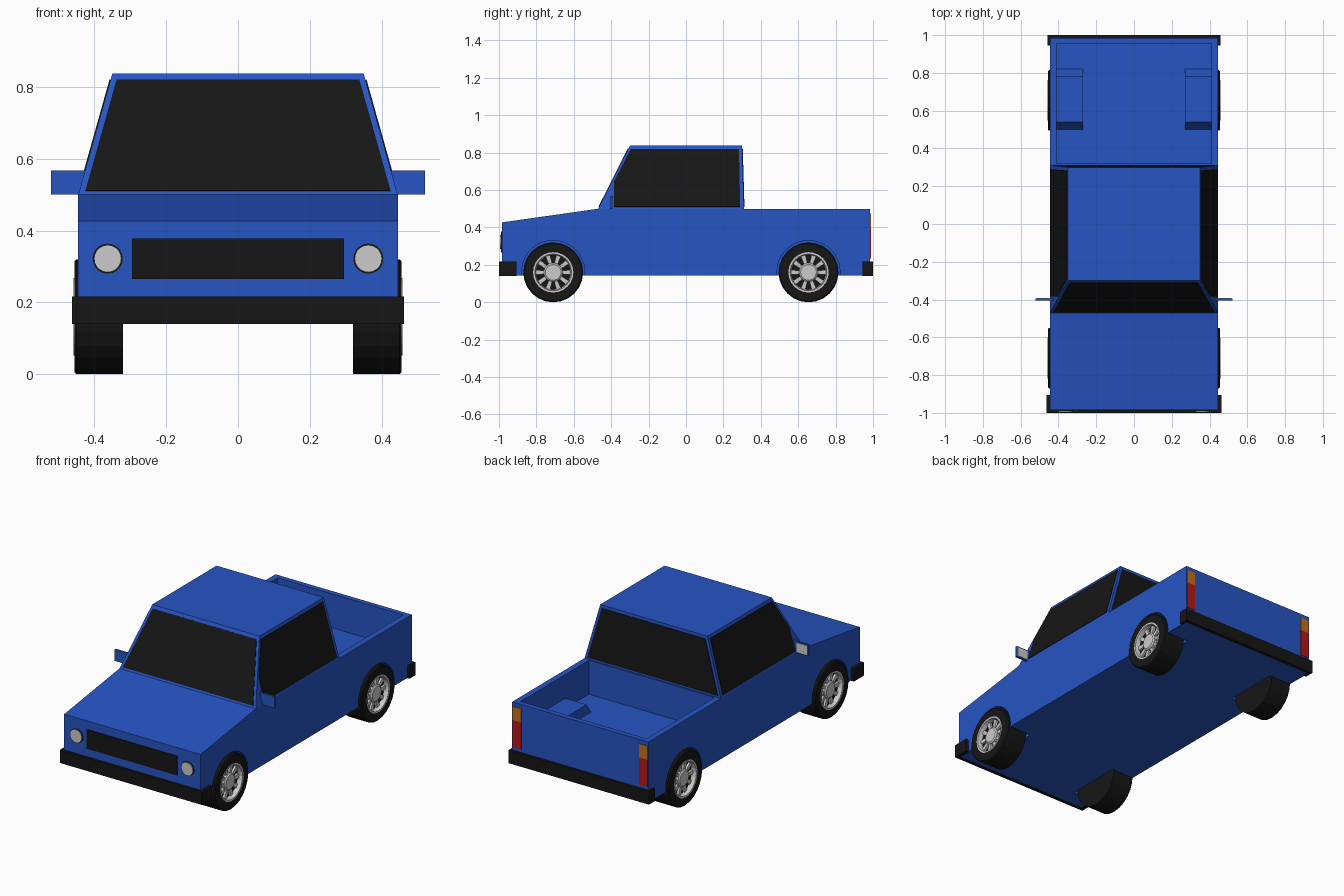
import bpy, bmesh
from math import sin, cos, pi
from mathutils import Vector
from mathutils.geometry import normal

if "Cube" in bpy.data.objects:
    bpy.data.objects.remove(bpy.data.objects["Cube"])

mats = {}
COLORS = {"blue": (0.02, 0.09, 0.55, 1), "black": (0.008, 0.008, 0.008, 1),
          "red": (0.45, 0.01, 0.01, 1), "orange": (0.55, 0.16, 0.01, 1)}


def finish(bm, name, color=None):
    bmesh.ops.recalc_face_normals(bm, faces=bm.faces)
    me = bpy.data.meshes.new(name)
    bm.to_mesh(me)
    bm.free()
    ob = bpy.data.objects.new(name, me)
    bpy.context.collection.objects.link(ob)
    if color:
        if color not in mats:
            mats[color] = bpy.data.materials.new(color)
            mats[color].diffuse_color = COLORS[color]
        me.materials.append(mats[color])
    return ob


def add_prism(bm, a, b):
    """Solid between two matching loops."""
    va = [bm.verts.new(p) for p in a]
    vb = [bm.verts.new(p) for p in b]
    n = len(va)
    bm.faces.new(va)
    bm.faces.new(vb[::-1])
    for i in range(n):
        j = (i + 1) % n
        bm.faces.new((va[i], va[j], vb[j], vb[i]))


def prism(name, a, b, color=None):
    bm = bmesh.new()
    add_prism(bm, a, b)
    return finish(bm, name, color)


def side_prism(name, prof, x0, x1, color=None):
    return prism(name, [(x0, y, z) for y, z in prof], [(x1, y, z) for y, z in prof], color)


def box(name, x0, x1, y0, y1, z0, z1, color=None):
    return side_prism(name, [(y0, z0), (y1, z0), (y1, z1), (y0, z1)], x0, x1, color)


def panel(name, pts, color, t=0.003):
    n = normal([Vector(p) for p in pts[:4]]) * t
    return prism(name, [Vector(p) - n for p in pts], [Vector(p) + n for p in pts], color)


def circle(r, cy, cz, n):
    return [(cy + r * cos(2 * pi * i / n), cz + r * sin(2 * pi * i / n)) for i in range(n)]


def add_lathe(bm, prof, s, cy, cz, n=24, closed=False):
    """Revolve (radius, x) points about a wheel axle."""
    rings = [[bm.verts.new((s * x, y, z)) for y, z in circle(r, cy, cz, n)] for r, x in prof]
    pairs = list(zip(rings, rings[1:]))
    if closed:
        pairs.append((rings[-1], rings[0]))
    else:
        bm.faces.new(rings[0])
        bm.faces.new(rings[-1])
    for a, b in pairs:
        for i in range(n):
            j = (i + 1) % n
            bm.faces.new((a[i], a[j], b[j], b[i]))


def boolean(target, tool, op):
    m = target.modifiers.new(op, 'BOOLEAN')
    m.operation, m.object, m.solver = op, tool, 'EXACT'
    bpy.context.view_layer.objects.active = target
    bpy.ops.object.modifier_apply(modifier=m.name)
    bpy.data.objects.remove(tool)


W = 0.445
WHEELS_Y = (-0.71, 0.655)
WZ = 0.162

# Lower body with hood, load bed, wheel boxes and wheel arches
body = side_prism("body", [(-0.985, 0.142), (0.985, 0.142), (0.985, 0.5),
                           (-0.47, 0.5), (-0.985, 0.427)], -W, W, "blue")
boolean(body, box("bed_cut", -0.41, 0.41, 0.32, 0.955, 0.30, 0.7), 'DIFFERENCE')
for s in (-1, 1):
    boolean(body, side_prism("wheel_box", [(0.50, 0.25), (0.82, 0.25), (0.82, 0.30), (0.78, 0.36),
                                           (0.54, 0.36), (0.50, 0.30)], s * 0.27, s * 0.43), 'UNION')
for s in (-1, 1):
    for y in WHEELS_Y:
        boolean(body, side_prism("arch_cut", circle(0.169, y, WZ, 24), s * 0.30, s * 0.6), 'DIFFERENCE')


# Cab: tapered block
def cab_x(z): return W - (z - 0.5) * 0.095 / 0.338
def front_y(z): return -0.47 + (z - 0.5) * 0.17 / 0.338
def rear_y(z): return 0.31 - (z - 0.5) * 0.01 / 0.338
def cab_loop(z):
    x = cab_x(z)
    return [(-x, front_y(z), z), (x, front_y(z), z), (x, rear_y(z), z), (-x, rear_y(z), z)]


prism("cab", cab_loop(0.5), cab_loop(0.838), "blue")

# Windows
LO, HI = 0.51, 0.82
for name, fy in (("windshield", front_y), ("rear_window", rear_y)):
    panel(name, [(sx * (cab_x(z) - 0.017), fy(z), z)
                 for sx, z in ((-1, LO), (1, LO), (1, HI), (-1, HI))], "black")
for s in (-1, 1):
    panel("side_window", [(s * cab_x(z), y, z) for y, z in
                          ((0.29, LO), (0.283, HI), (-0.295, HI), (-0.385, 0.645), (-0.385, LO))], "black")


# Bumpers wrapping round the corners
def bumper(name, s, w, back):
    plan = [(-w, back), (-w, 1), (w, 1), (w, back), (W - 0.005, back),
            (W - 0.005, 0.98), (-W + 0.005, 0.98), (-W + 0.005, back)]
    prism(name, [(x, s * y, 0.14) for x, y in plan], [(x, s * y, 0.217) for x, y in plan], "black")


bumper("front_bumper", -1, 0.463, 0.905)
bumper("rear_bumper", 1, 0.458, 0.945)

# Grille
box("grille", -0.295, 0.295, -0.990, -0.98, 0.265, 0.378, "black")

for s in (-1, 1):
    # Headlights with dark surround
    for name, r, y, col in (("headlight_ring", 0.042, -0.989, "black"), ("headlight", 0.038, -0.994, None)):
        c = circle(r, s * 0.363, 0.322, 20)
        prism(name, [(x, -0.98, z) for x, z in c], [(x, y, z) for x, z in c], col)
    # Tail lights
    box("tail_light", s * 0.385, s * 0.441, 0.98, 0.988, 0.235, 0.395, "red")
    box("turn_light", s * 0.385, s * 0.441, 0.98, 0.988, 0.395, 0.475, "orange")
    # Door mirrors
    box("mirror", s * 0.42, s * 0.521, -0.406, -0.394, 0.5, 0.567, "blue")
    box("mirror_glass", s * 0.447, s * 0.515, -0.396, -0.392, 0.506, 0.561)
    # Wheels
    for y in WHEELS_Y:
        bm = bmesh.new()
        add_lathe(bm, [(0.16, 0.32), (0.16, 0.45), (0.154, 0.456), (0.108, 0.456), (0.104, 0.425)], s, y, 0.16)
        finish(bm, "tyre", "black")
        bm = bmesh.new()
        add_lathe(bm, [(0.108, 0.43), (0.108, 0.458), (0.098, 0.458), (0.092, 0.43)], s, y, 0.16, closed=True)
        add_lathe(bm, [(0.052, 0.42), (0.05, 0.442), (0.042, 0.448)], s, y, 0.16)
        for k in range(10):
            a = 2 * pi * k / 10
            quad = [(y + r * cos(a) - t * sin(a), 0.16 + r * sin(a) + t * cos(a))
                    for r, t in ((0.04, -0.009), (0.1, -0.013), (0.1, 0.013), (0.04, 0.009))]
            add_prism(bm, [(s * 0.42, p, q) for p, q in quad], [(s * 0.438, p, q) for p, q in quad])
        finish(bm, "wheel_rim")

for m in bpy.data.materials:
    if m.users and not m.is_grease_pencil:
        m.use_nodes = True
        m.node_tree.nodes["Principled BSDF"].inputs["Base Color"].default_value = m.diffuse_color
